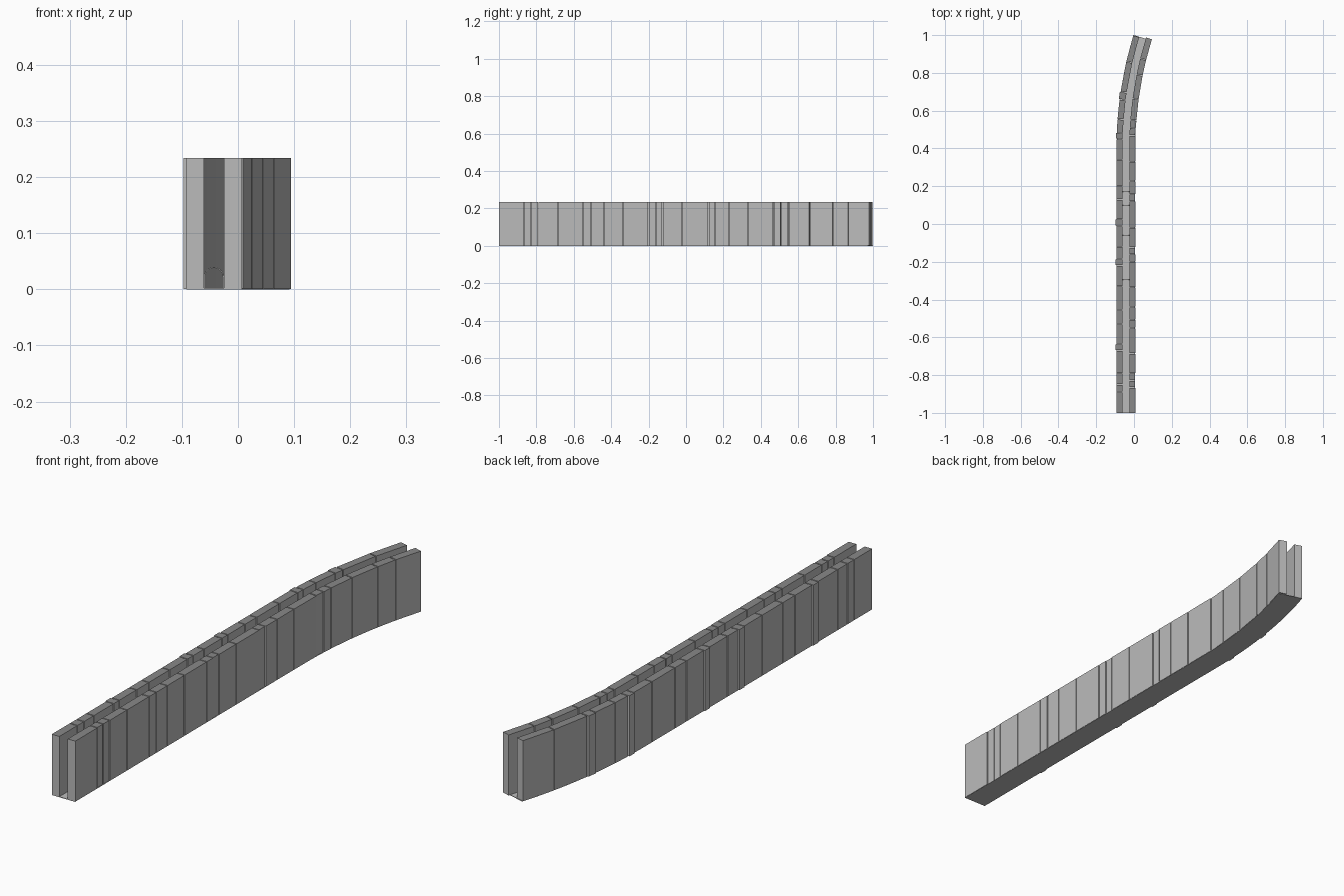
import bpy, bmesh, math

cube = bpy.data.objects.get("Cube")
if cube:
    bpy.data.objects.remove(cube, do_unlink=True)

HEIGHT = 0.234      # top of the building rows
CENTRE = -0.043     # x of the straight street's centre line
BEND_Y = 0.40       # where the street starts to curve
RADIUS = 2.0        # radius of the bend
INNER, OUTER = 0.018, 0.050   # half width of road, outer wall offset


def material(name, value):
    m = bpy.data.materials.new(name)
    m.use_nodes = True
    colour = (value, value, value, 1)
    m.diffuse_color = colour
    m.node_tree.nodes["Principled BSDF"].inputs["Base Color"].default_value = colour
    return m


WALL = material("light grey", 0.50)
ROOF = material("roof grey", 0.25)


def street(offset, y):
    """Plan point at a sideways offset from the street's centre line."""
    if y <= BEND_Y:
        return (CENTRE + offset, y)
    r = RADIUS - offset
    a = math.asin((y - BEND_Y) / r)
    return (CENTRE + RADIUS - r * math.cos(a), y)


def radial(offset, ref, y):
    """Same, but cut square to the street at the point (ref, y)."""
    if y <= BEND_Y:
        return (CENTRE + offset, y)
    a = math.asin((y - BEND_Y) / (RADIUS - ref))
    r = RADIUS - offset
    return (CENTRE + RADIUS - r * math.cos(a), BEND_Y + r * math.sin(a))


def prism(bm, plan, z0, z1):
    low = [bm.verts.new((x, y, z0)) for x, y in plan]
    high = [bm.verts.new((x, y, z1)) for x, y in plan]
    bm.faces.new(low[::-1])
    bm.faces.new(high).material_index = 1
    n = len(plan)
    for i in range(n):
        j = (i + 1) % n
        bm.faces.new((low[i], low[j], high[j], high[i]))


def finish(bm, name, mats):
    bmesh.ops.recalc_face_normals(bm, faces=bm.faces)
    me = bpy.data.meshes.new(name)
    bm.to_mesh(me)
    bm.free()
    for m in mats:
        me.materials.append(m)
    ob = bpy.data.objects.new(name, me)
    bpy.context.collection.objects.link(ob)
    return ob


# Rows of buildings, given by the positions of the gaps between them
rows = {
    "left_row": (1, -0.002, [
        -1, -0.865, -0.828, -0.79, -0.685, -0.55, -0.507, -0.44, -0.335, -0.20,
        -0.16, -0.125, -0.02, 0.12, 0.157, 0.228, 0.33, 0.468, 0.508, 0.548,
        0.66, 0.785, 0.868, 0.978]),
    "right_row": (-1, 0.004, [
        -1, -0.89, -0.85, -0.79, -0.67, -0.635, -0.53, -0.455, -0.33, -0.22,
        -0.185, -0.12, -0.01, 0.025, 0.13, 0.20, 0.34, 0.45, 0.483, 0.555,
        0.66, 0.70, 0.86, 0.998]),
}
GAP = 0.002
for row, (side, step, cuts) in rows.items():
    for i, (a, b) in enumerate(zip(cuts, cuts[1:])):
        a += GAP if i else 0
        b -= GAP if i < len(cuts) - 2 else 0
        # narrow units stand slightly out of line
        out = side * (OUTER + (step if b - a < 0.036 else 0))
        inn, ref = side * INNER, side * OUTER
        plan = [radial(inn, ref, a), radial(out, ref, a),
                radial(out, ref, b), radial(inn, ref, b)]
        bm = bmesh.new()
        prism(bm, plan, 0.001, HEIGHT)
        finish(bm, f"{row}_building_{i + 1}", (WALL, ROOF))

# Thin road slab following the bend
bm = bmesh.new()
stations = [-1, BEND_Y] + [BEND_Y + 0.0586 * k for k in range(1, 11)]
edge = OUTER - 0.001
plan = ([radial(edge, 0, y) for y in stations]
        + [radial(-edge, 0, y) for y in reversed(stations)])
prism(bm, plan, 0.0, 0.002)
finish(bm, "road", (WALL, WALL))

# Slim arches spanning the road
for n, y in enumerate((-0.295, -0.13, -0.06, 0.10, 0.17, 0.27)):
    bm = bmesh.new()
    ring = []
    profile = [(0.0, 0.001)] + [(math.pi * k / 12, None) for k in range(13)] + [(math.pi, 0.001)]
    for ang, z in profile:
        for r in (INNER, INNER - 0.002):
            for dy in (-0.001, 0.001):
                h = 0.022 + r * math.sin(ang) if z is None else z
                ring.append(bm.verts.new((CENTRE + r * math.cos(ang), y + dy, h)))
    order = (0, 1, 3, 2)
    for k in range(len(profile) - 1):
        for i in range(4):
            p, q = order[i], order[(i + 1) % 4]
            bm.faces.new((ring[4 * k + p], ring[4 * k + q],
                          ring[4 * k + 4 + q], ring[4 * k + 4 + p]))
    finish(bm, f"street_arch_{n + 1}", (WALL,))
